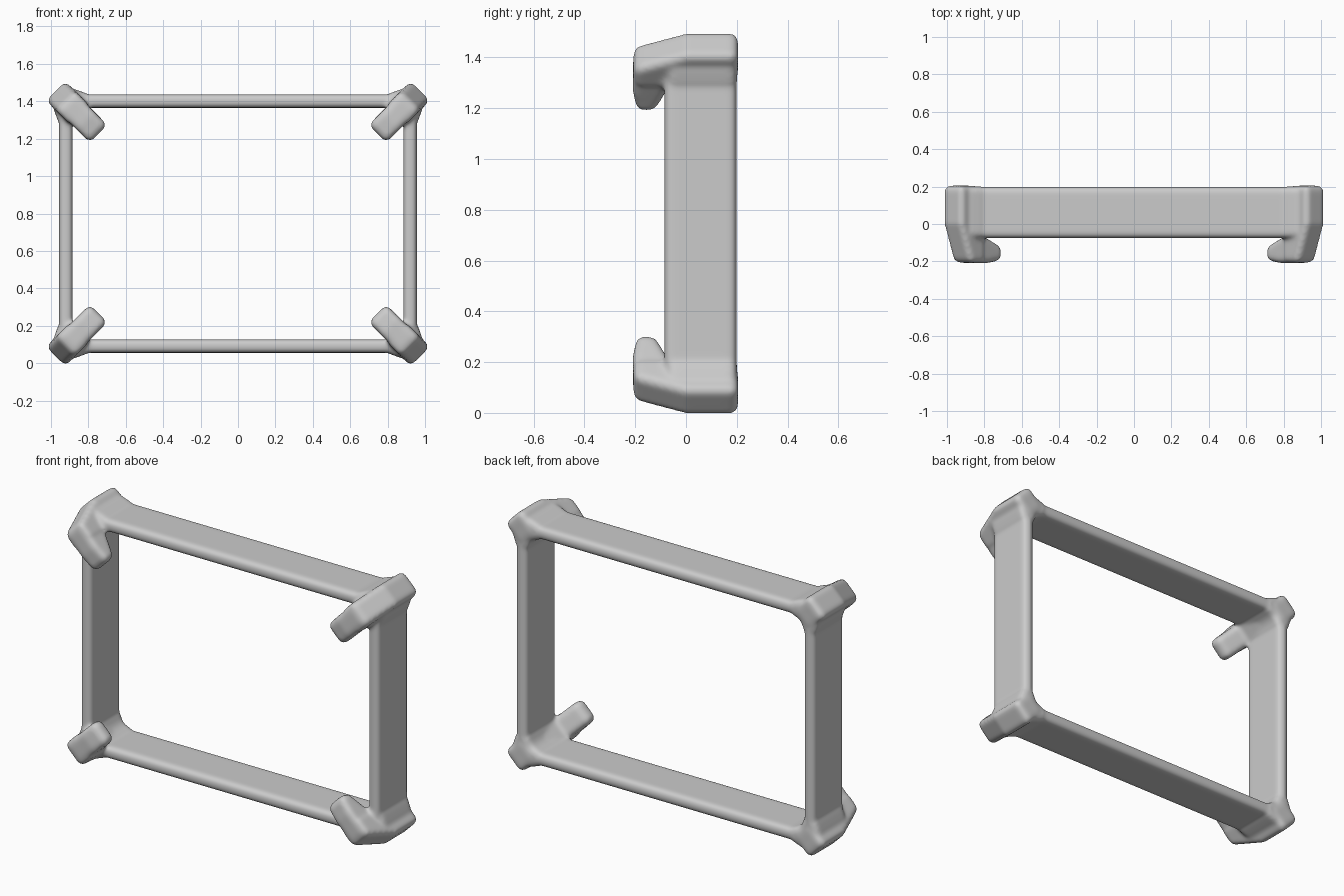
import bpy, bmesh
from math import sqrt

if "Cube" in bpy.data.objects:
    bpy.data.objects.remove(bpy.data.objects["Cube"])

CX, CZ, MID = 0.92, 0.655, 0.746   # bar centre lines and mid height
R = 1 / sqrt(2)
bm = bmesh.new()


def prism(ring_a, ring_b):
    """Closed solid between two matching outlines."""
    a = [bm.verts.new(p) for p in ring_a]
    b = [bm.verts.new(p) for p in ring_b]
    n = len(a)
    bm.faces.new(a)
    bm.faces.new(b[::-1])
    for i in range(n):
        bm.faces.new((a[i], b[i], b[(i + 1) % n], a[(i + 1) % n]))


def bar_x(z):
    ring = [(-0.075, z - 0.036), (0.198, z - 0.036), (0.198, z + 0.036), (-0.075, z + 0.036)]
    prism([(-CX, y, h) for y, h in ring], [(CX, y, h) for y, h in ring])


def bar_z(x):
    ring = [(x - 0.036, -0.085), (x + 0.036, -0.085), (x + 0.036, 0.2), (x - 0.036, 0.2)]
    prism([(h, y, MID - CZ) for h, y in ring], [(h, y, MID + CZ) for h, y in ring])


# corner profiles: (outward diagonal distance, depth)
ARM = [(0.077, 0.205), (0.077, 0.0), (0.0, -0.207), (-0.11, -0.207), (-0.11, -0.06), (-0.075, 0.205)]
LIP = [(0.0, -0.207), (-0.15, -0.21), (-0.248, -0.195), (-0.248, -0.12), (-0.12, -0.065), (0.0, -0.06)]
# flare where a corner meets its two bars: (x, z) from the bar crossing
FLARE = [(0.034, -0.13), (0.07, -0.03), (-0.03, 0.07), (-0.13, 0.034),
         (-0.13, -0.034), (-0.06, -0.06), (-0.034, -0.13)]


def corner(sx, sz):
    def at(s, t, y):
        return (sx * (CX + (s + t) * R), y, MID + sz * (CZ + (s - t) * R))
    for profile, half in ((ARM, 0.073), (LIP, 0.067)):
        prism([at(s, half, y) for s, y in profile], [at(s, -half, y) for s, y in profile])
    prism(*[[(sx * (CX + x), y, MID + sz * (CZ + z)) for x, z in FLARE] for y in (-0.075, 0.2)])


# four bars
for side in (-1, 1):
    bar_x(MID + side * CZ)
    bar_z(side * CX)
# four hooked corners
for sx in (-1, 1):
    for sz in (-1, 1):
        corner(sx, sz)

bmesh.ops.recalc_face_normals(bm, faces=bm.faces)
mesh = bpy.data.meshes.new("hooked_frame")
bm.to_mesh(mesh)
bm.free()
frame = bpy.data.objects.new("hooked_frame", mesh)
bpy.context.collection.objects.link(frame)

# round the edges, fuse the parts, soften the joints
bev = frame.modifiers.new("round_edges", 'BEVEL')
bev.width = 0.03
bev.segments = 4
bev.limit_method = 'ANGLE'
fuse = frame.modifiers.new("fuse", 'REMESH')
fuse.mode = 'VOXEL'
fuse.voxel_size = 0.01
fuse.use_smooth_shade = True
soft = frame.modifiers.new("soften", 'SMOOTH')
soft.factor = 0.5
soft.iterations = 8
